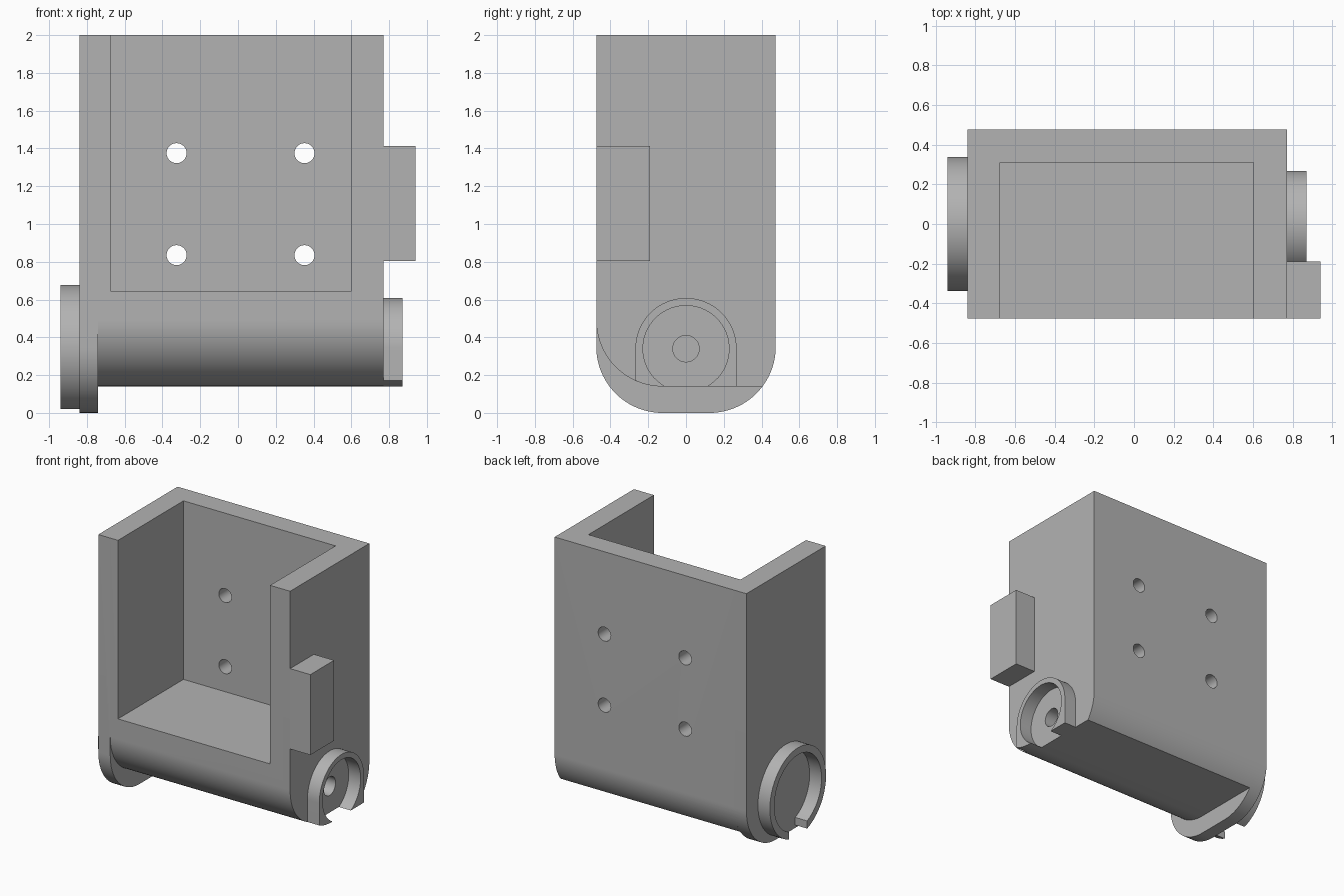
import bpy, bmesh
from math import cos, sin, acos, asin, radians, degrees, pi
from mathutils import Vector

cube = bpy.data.objects.get("Cube")
if cube:
    bpy.data.objects.remove(cube)

grey = bpy.data.materials.new("plain_grey")
grey.use_nodes = True
GREY = (0.45, 0.45, 0.45, 1)
grey.diffuse_color = GREY
grey.node_tree.nodes["Principled BSDF"].inputs["Base Color"].default_value = GREY


def arc(cy, cz, r, start, end, n=24):
    """Points on an arc in the side plane, angles in degrees."""
    angles = [radians(start + (end - start) * i / n) for i in range(n + 1)]
    return [(cy + r * cos(a), cz + r * sin(a)) for a in angles]


def prism(name, points, low, high, axis="x"):
    """Extrude a closed outline along x (y, z points) or y (x, z points)."""
    bm = bmesh.new()
    place = (lambda u, v: (low, u, v)) if axis == "x" else (lambda u, v: (u, low, v))
    face = bm.faces.new([bm.verts.new(place(u, v)) for u, v in points])
    step = Vector((high - low, 0, 0)) if axis == "x" else Vector((0, high - low, 0))
    out = bmesh.ops.extrude_face_region(bm, geom=[face])
    bmesh.ops.translate(bm, vec=step, verts=[v for v in out["geom"] if isinstance(v, bmesh.types.BMVert)])
    bmesh.ops.recalc_face_normals(bm, faces=bm.faces)
    mesh = bpy.data.meshes.new(name)
    bm.to_mesh(mesh)
    bm.free()
    mesh.materials.append(grey)
    obj = bpy.data.objects.new(name, mesh)
    bpy.context.collection.objects.link(obj)
    return obj


def box(name, x, y, z):
    return prism(name, [(y[0], z[0]), (y[1], z[0]), (y[1], z[1]), (y[0], z[1])], *x)


def combine(target, tool, operation):
    """Apply a boolean and discard the tool."""
    mod = target.modifiers.new(operation, "BOOLEAN")
    mod.operation, mod.object, mod.solver = operation, tool, "EXACT"
    bpy.context.view_layer.objects.active = target
    bpy.ops.object.modifier_apply(modifier=mod.name)
    bpy.data.objects.remove(tool)


# Main dimensions
LEFT, RIGHT, DEPTH, TOP = 0.77, -0.84, 0.475, 2.0
FLANGE = -0.74          # inner face of the rounded end flange
R = 0.35                # bottom rounding
INNER = DEPTH - R       # centre of the rounding
BASE = 0.14             # flat underside
PIVOT = 0.34            # height of both end rings

# Housing with a raised underside, and a flange with a full rounded foot
back_end = -degrees(asin((R - BASE) / R))
profile = [(DEPTH, TOP), (-DEPTH, TOP)]
profile += arc(-INNER, BASE + R, R, 180, 270) + arc(INNER, R, R, back_end, 0)
housing = prism("housing", profile, FLANGE, LEFT)
foot = [(DEPTH, TOP), (-DEPTH, TOP)]
foot += arc(-INNER, R, R, 180, 270) + arc(INNER, R, R, -90, 0)
combine(housing, prism("end_flange", foot, RIGHT, FLANGE), "UNION")

# Open pocket, four mounting holes and the pivot bore
combine(housing, box("pocket", (-0.675, 0.602), (-0.6, 0.31), (0.645, 2.2)), "DIFFERENCE")
for x in (-0.325, 0.352):
    for z in (0.835, 1.375):
        hole = prism("mounting_hole", arc(x, z, 0.053, 0, 350, 35), 0.2, 0.6, "y")
        combine(housing, hole, "DIFFERENCE")
bore = prism("pivot_bore", arc(0, PIVOT, 0.07, 0, 350, 35), 0.45, 0.9)
combine(housing, bore, "DIFFERENCE")

# Rectangular tab on the left wall
tab = box("side_tab", (LEFT, 0.94), (-DEPTH, -0.19), (0.803, 1.413))

# Arched ring on the left wall, its front corner following the housing curve
outer, inner = 0.268, 0.228
gap = degrees(asin((PIVOT - BASE) / inner))
turn = 180 + degrees(acos((outer - INNER) / R))
arch = arc(0, PIVOT, outer, 0, 180, 40)
arch += arc(-INNER, BASE + R, R, turn, 270, 8)
arch += arc(0, PIVOT, inner, 180 + gap, -gap, 48) + [(outer, BASE)]
left_ring = prism("left_ring", arch, LEFT, 0.87)

# Larger round ring on the flange, with a parallel slot at the bottom
outer, inner, slot = 0.337, 0.283, 0.11
a, b = degrees(asin(slot / outer)), degrees(asin(slot / inner))
loop = arc(0, PIVOT, outer, -90 + a, 270 - a, 56) + arc(0, PIVOT, inner, 270 - b, -90 + b, 56)
right_ring = prism("right_ring", loop, -0.94, RIGHT)

# Smooth curves, crisp edges
bpy.ops.object.select_all(action="DESELECT")
for obj in (housing, tab, left_ring, right_ring):
    obj.select_set(True)
bpy.context.view_layer.objects.active = housing
bpy.ops.object.shade_smooth_by_angle(angle=pi / 6)
